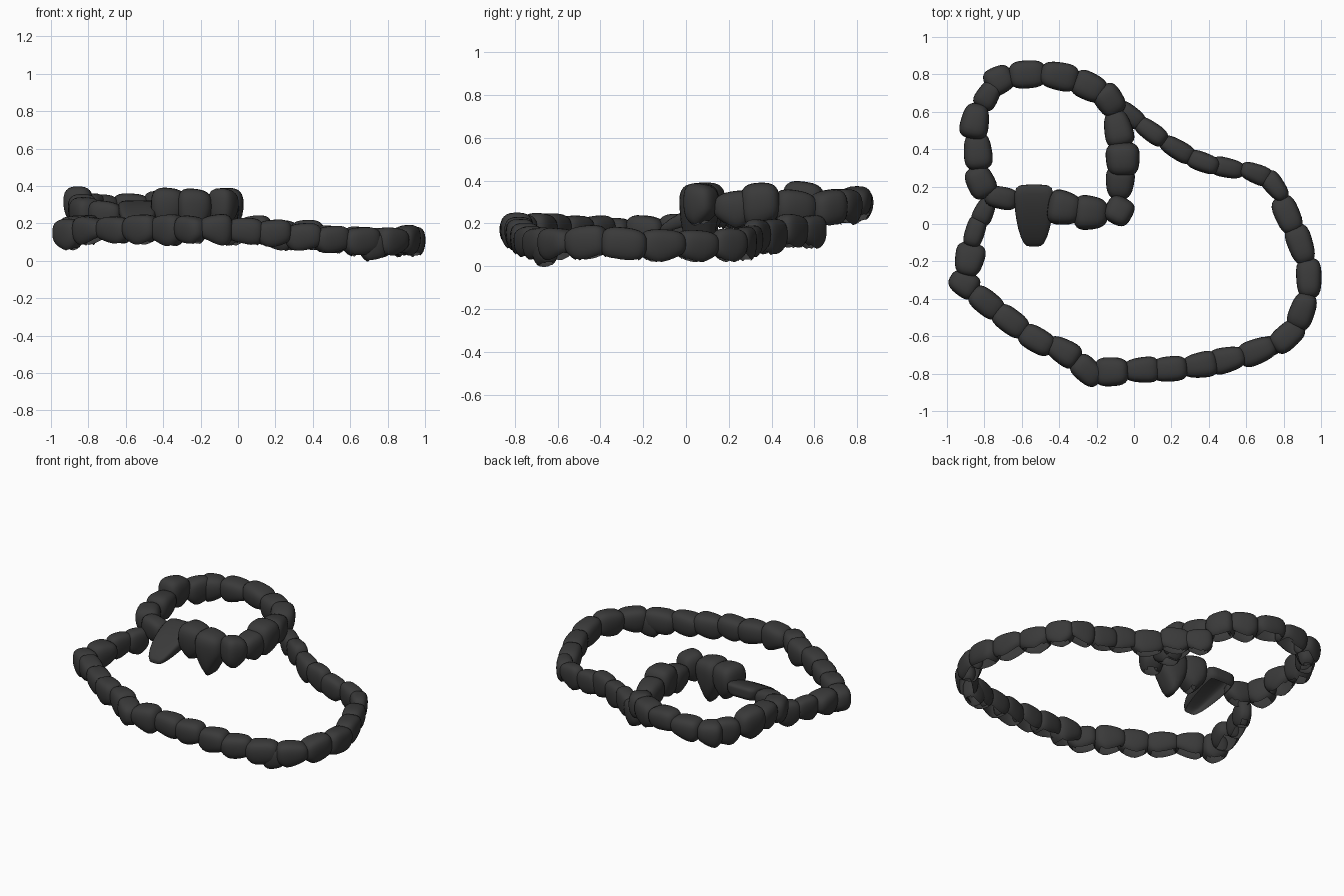
import bpy, bmesh, math, random
from mathutils import Vector

if "Cube" in bpy.data.objects:
    bpy.data.objects.remove(bpy.data.objects["Cube"])
random.seed(11)

stone_mat = bpy.data.materials.new("dark grey stone")
stone_mat.diffuse_color = (0.042, 0.042, 0.042, 1)
stone_mat.use_nodes = True
stone_mat.node_tree.nodes["Principled BSDF"].inputs["Base Color"].default_value = stone_mat.diffuse_color


def finish(bm, name):
    """Leave the hidden underside open, then make a smooth object."""
    bm.normal_update()
    under = [f for f in bm.faces if f.normal.z < -.8]
    bmesh.ops.delete(bm, geom=under, context='FACES')
    me = bpy.data.meshes.new(name)
    bm.to_mesh(me)
    bm.free()
    me.materials.append(stone_mat)
    ob = bpy.data.objects.new(name, me)
    bpy.context.collection.objects.link(ob)
    for p in me.polygons:
        p.use_smooth = True
    return ob


def rounded_block(power=3.0, cuts=6):
    """Unit block (-1..1) with softly rounded corners."""
    bm = bmesh.new()
    bmesh.ops.create_cube(bm, size=2)
    bmesh.ops.subdivide_edges(bm, edges=bm.edges[:], cuts=cuts, use_grid_fill=True)
    for v in bm.verts:
        n = sum(abs(c) ** power for c in v.co) ** (1 / power)
        v.co /= n
    return bm


def stone(name, pos, size, angle, drop=0.0):
    """Irregular stone: tapered, leaning block with an uneven underside."""
    bm = rounded_block()
    taper, lean = random.uniform(-.18, .18), random.uniform(-.18, .18)
    tip = random.uniform(-.7, .7)
    ca, sa = math.cos(angle), math.sin(angle)
    for v in bm.verts:
        x, y, z = v.co
        y *= 1 + taper * x
        z *= 1 + lean * x
        if z < 0:
            y *= 1 + .12 * z
            z *= .84 + .3 * max(0, 1 - abs(x - tip))
        x, y, z = x * size[0] / 2, y * size[1] / 2, z * size[2] / 2
        if z < 0:
            z -= drop * max(0, -2 * z / size[2]) * max(0, 1 - abs(2 * x / size[0]))
        v.co = (pos[0] + x * ca - y * sa, pos[1] + x * sa + y * ca, pos[2] + z)
    return finish(bm, name)


def chain(name, pts, shape):
    """Place stones along a path, each one turned along it."""
    for i, p in enumerate(pts):
        a, b = pts[max(i - 1, 0)], pts[min(i + 1, len(pts) - 1)]
        d = Vector((b[0] - a[0], b[1] - a[1]))
        length = d.length / (1 if (a is p or b is p) else 2) + .04
        z, w, h, drop, turn = shape(i, p)
        ang = math.atan2(d.y, d.x) if turn is None else turn
        stone(f"{name}_{i + 1}", (p[0], p[1], z), (length, w, h), ang, drop)


# lower pool edging
lower = [(-.80, .07), (-.85, -.04), (-.88, -.19), (-.91, -.32), (-.79, -.42),
         (-.66, -.52), (-.52, -.62), (-.38, -.68), (-.25, -.785), (-.12, -.79),
         (.04, -.78), (.19, -.775), (.35, -.755), (.50, -.725), (.66, -.68),
         (.82, -.60), (.90, -.465), (.935, -.29), (.89, -.11), (.82, .05),
         (.755, .20), (.65, .27), (.50, .30), (.37, .33), (.23, .40),
         (.09, .495), (-.02, .58)]


def lower_shape(i, p):
    t = min(1, max(0, p[0] / .65))
    z = .170 - .066 * t + random.uniform(-.008, .008)
    w = .105 if p[1] > .15 or i in (0, 1) else .135
    if i in (2, 9):
        w = .155
    if i == 3:
        z = .145
    turn = -.5 if i == 3 else (-.75 if i == 8 else None)
    return z, w, .15 + random.uniform(-.01, .01), .008, turn


chain("lower_pool_stone", lower, lower_shape)

# the lowest lower-pool stone reaches the ground
stone("ground_stone", (.72, -.655, .075), (.14, .11, .15), .3)

# upper pool edging: x, y, centre height, stone height
upper = [(-.37, .085, .295, .19), (-.23, .06, .29, .19), (-.08, .07, .295, .18),
         (-.075, .22, .27, .16), (-.06, .345, .29, .20), (-.085, .51, .27, .17),
         (-.13, .66, .27, .17), (-.24, .735, .28, .16), (-.40, .79, .30, .14),
         (-.57, .80, .29, .14), (-.72, .77, .28, .15), (-.78, .69, .28, .16),
         (-.85, .55, .305, .18), (-.835, .39, .28, .15), (-.82, .225, .26, .16),
         (-.71, .14, .25, .14)]


def upper_shape(i, p):
    w = .18 if i in (0, 1, 4) else .15
    w = .12 if i in (11, 15) else w
    turn = {2: 1.1, 15: -.2}.get(i)
    return p[2], w, p[3], {0: .03, 1: .09}.get(i, .008), turn


chain("upper_pool_stone", upper, upper_shape)

# spillway stone: square at the back, narrowing and sloping down to the front
bm = rounded_block(6, 6)
for v in bm.verts:
    x, y, z = v.co
    f = (1 - y) / 2                      # 0 at the back, 1 at the front
    x *= .107 * (1 - .5 * f ** 2.5)
    x *= 1 + .15 * min(0, z)
    top = .33 - .04 * f - .10 * f ** 2
    base = .24 - .09 * f
    v.co = (-.535 + x, .045 + y * .165, (top + base) / 2 + z * (top - base) / 2)
finish(bm, "spillway_stone")
